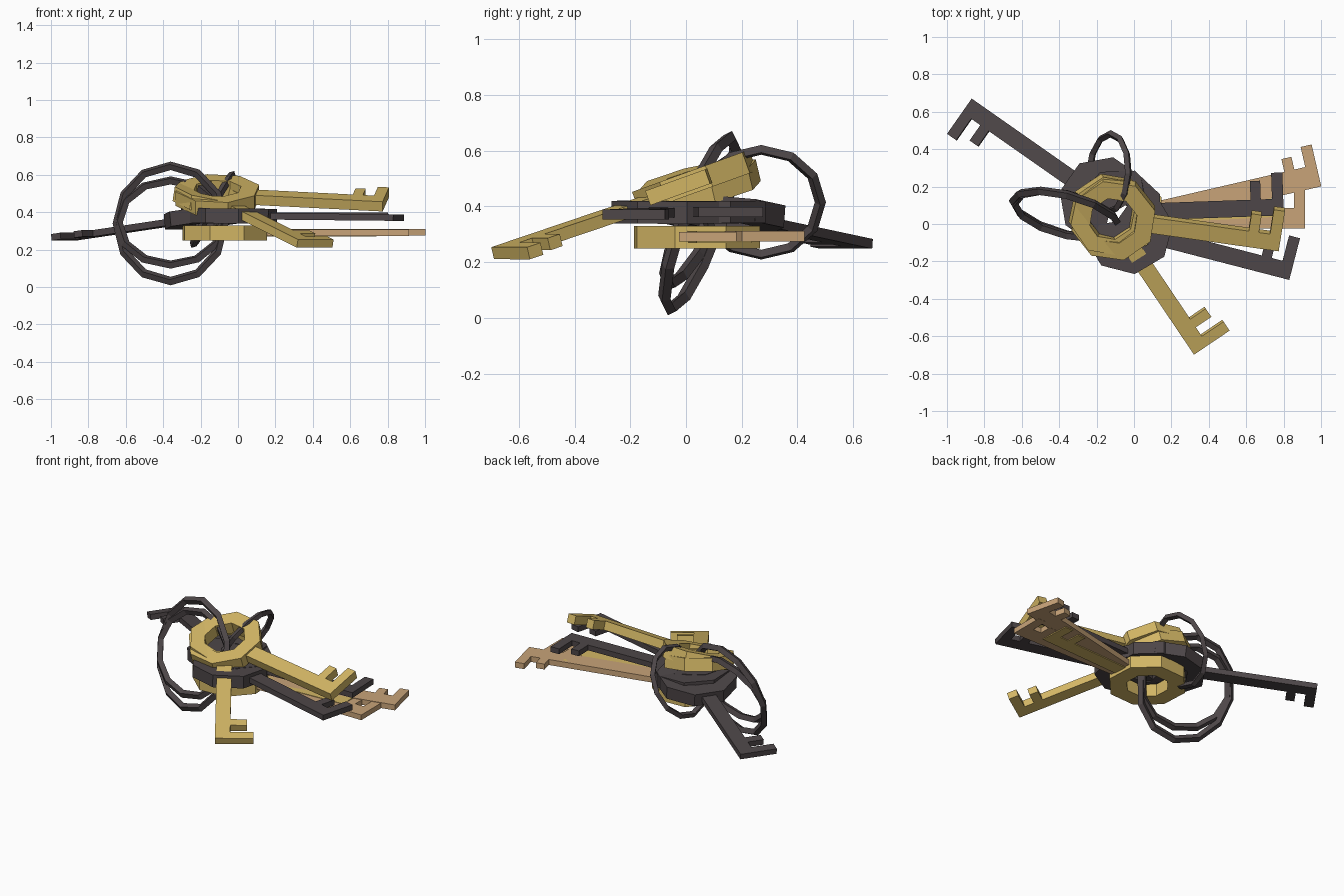
import bpy, bmesh, math
from mathutils import Vector, Matrix

if "Cube" in bpy.data.objects:
    bpy.data.objects.remove(bpy.data.objects["Cube"])


def material(name, rgb):
    m = bpy.data.materials.new(name)
    m.diffuse_color = (*rgb, 1)
    m.use_nodes = True
    m.node_tree.nodes["Principled BSDF"].inputs["Base Color"].default_value = m.diffuse_color
    return m


DARK = material("dark iron", (0.075, 0.062, 0.065))
GOLD = material("brass gold", (0.65, 0.47, 0.13))
TAN = material("copper tan", (0.58, 0.37, 0.19))


def finish(bm, name, mat):
    bmesh.ops.recalc_face_normals(bm, faces=bm.faces)
    me = bpy.data.meshes.new(name)
    bm.to_mesh(me)
    bm.free()
    me.materials.append(mat)
    ob = bpy.data.objects.new(name, me)
    bpy.context.collection.objects.link(ob)
    return ob


def prism(bm, outline, thick):
    """Extrude a flat outline, centred on local z = 0."""
    f = bm.faces.new([bm.verts.new((x, y, -thick / 2)) for x, y in outline])
    ext = bmesh.ops.extrude_face_region(bm, geom=[f])["geom"]
    bmesh.ops.translate(bm, vec=(0, 0, thick),
                        verts=[v for v in ext if isinstance(v, bmesh.types.BMVert)])


def bow(bm, ro, ri, thick, n=8):
    """Octagonal ring head of a key."""
    rows = []
    for i in range(n):
        a = (i + 0.5) * 2 * math.pi / n
        rows.append([bm.verts.new((r * math.cos(a), r * math.sin(a), z)) for r, z in
                     ((ro, -thick / 2), (ro, thick / 2), (ri, thick / 2), (ri, -thick / 2))])
    for i in range(n):
        p, q = rows[i], rows[(i + 1) % n]
        for k in range(4):
            m = (k + 1) % 4
            bm.faces.new((p[k], q[k], q[m], p[m]))


def key(name, mat, centre, angle, grad=(0, 0), length=0.9, r=0.24, head=0.08,
        thick=0.04, w=0.09, bits=(0.19, 0.23)):
    """Key lying in a plane of slope grad, shaft pointing along angle, bits on its left."""
    bm = bmesh.new()
    if head:
        bow(bm, r, 0.13, head)
    L, h = length, w / 2
    b2, b1 = bits[0] - h, bits[1] - h
    prism(bm, [(r * 0.8, -h), (L, -h), (L, b1), (L - 0.06, b1), (L - 0.06, h),
               (L - 0.12, h), (L - 0.12, b2), (L - 0.175, b2), (L - 0.175, h),
               (r * 0.8, h)], thick)
    a = math.radians(angle)
    d = Vector((math.cos(a), math.sin(a), grad[0] * math.cos(a) + grad[1] * math.sin(a))).normalized()
    n = Vector((-grad[0], -grad[1], 1)).normalized()
    rot = Matrix((d, n.cross(d), n)).transposed().to_4x4()
    bm.transform(Matrix.Translation(centre) @ rot)
    return finish(bm, name, mat)


def ring(name, centre, u, v, tube=0.024, n=12, sides=4):
    """Wire hoop spanned by two radius vectors."""
    bm = bmesh.new()
    c, u, v = Vector(centre), Vector(u), Vector(v)
    axis = u.cross(v).normalized()
    loops = []
    for i in range(n):
        a = i * 2 * math.pi / n
        p = u * math.cos(a) + v * math.sin(a)
        out = p.normalized()
        loops.append([bm.verts.new(c + p + tube * (out * math.cos(t) + axis * math.sin(t)))
                      for t in (2 * math.pi * k / sides for k in range(sides))])
    for i in range(n):
        p, q = loops[i], loops[(i + 1) % n]
        for k in range(sides):
            m = (k + 1) % sides
            bm.faces.new((p[k], q[k], q[m], p[m]))
    return finish(bm, name, DARK)


# Wire rings: a doubled large ring and one small ring
ring("large_ring_outer", (-0.36, 0.05, 0.34), (0.287, -0.07, 0), (0.0, 0.107, 0.308))
ring("large_ring_inner", (-0.36, 0.05, 0.345), (0.28, -0.06, 0), (0.0, 0.11, 0.225))
ring("small_ring", (-0.135, 0.27, 0.415), (0.01, 0.212, 0), (0.105, 0, 0.188), 0.02)

# Upper gold keys, tilted
key("gold_key_top", GOLD, (-0.11, 0.03, 0.49), -8, (0, 0.36), r=0.23, thick=0.055)
key("gold_key_drooping", GOLD, (-0.13, 0.05, 0.475), -56, (-0.157, 0.232), r=0.22, thick=0.045)

# Dark keys in the middle
key("dark_key_back_left", DARK, (-0.16, 0.12, 0.375), 145, (0.1, -0.07), thick=0.035)
key("dark_key_right", DARK, (-0.08, 0.06, 0.38), 2, length=0.88, thick=0.035)
key("dark_key_front_right", DARK, (-0.03, -0.03, 0.38), -14.5, (-0.01, 0), thick=0.035)

# Flat lower keys: gold bow and shaft, with tan shafts in the same layer
key("gold_key_bottom", GOLD, (-0.07, 0.04, 0.29), 3, length=0.81, thick=0.042, bits=(0.18, 0.2))
key("tan_key_angled", TAN, (-0.05, 0.02, 0.293), 13, length=1.065, head=0, thick=0.036, w=0.12)
key("tan_key_straight", TAN, (-0.07, 0.03, 0.291), 0, length=0.985, head=0, thick=0.034, w=0.11)
